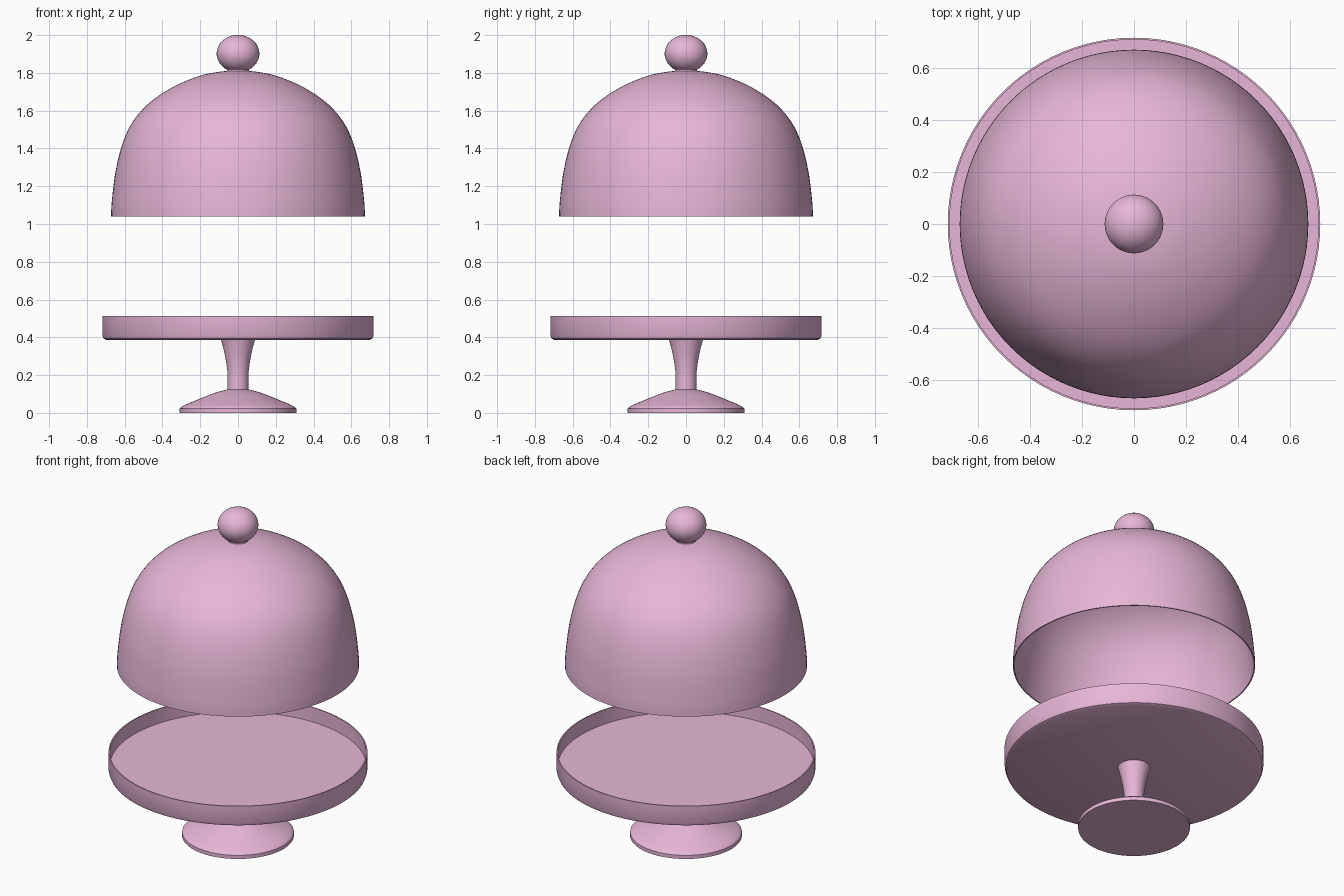
import bpy, bmesh, math

if "Cube" in bpy.data.objects:
    bpy.data.objects.remove(bpy.data.objects["Cube"])

pink = bpy.data.materials.new("pink_glaze")
pink.diffuse_color = (0.80, 0.47, 0.68, 1)
pink.use_nodes = True
pink.node_tree.nodes["Principled BSDF"].inputs["Base Color"].default_value = pink.diffuse_color


def smooth_path(pts, n=6):
    """Catmull-Rom curve through the profile points."""
    p = [pts[0]] + pts + [pts[-1]]
    out = []
    for i in range(1, len(p) - 2):
        a, b, c, d = p[i - 1:i + 3]
        for k in range(n):
            t = k / n
            out.append(tuple(0.5 * (2 * b[j] + (c[j] - a[j]) * t
                       + (2 * a[j] - 5 * b[j] + 4 * c[j] - d[j]) * t ** 2
                       + (3 * b[j] - a[j] - 3 * c[j] + d[j]) * t ** 3) for j in (0, 1)))
    return out + [pts[-1]]


def lathe(name, profile, angle=35, steps=96):
    """Spin an (r, z) profile around the z axis."""
    bm = bmesh.new()
    vs = [bm.verts.new((r, 0, z)) for r, z in profile]
    es = [bm.edges.new(e) for e in zip(vs, vs[1:])]
    bmesh.ops.spin(bm, geom=vs + es, cent=(0, 0, 0), axis=(0, 0, 1),
                   angle=math.tau, steps=steps, use_merge=True)
    bmesh.ops.remove_doubles(bm, verts=bm.verts, dist=1e-5)
    bmesh.ops.recalc_face_normals(bm, faces=bm.faces)
    me = bpy.data.meshes.new(name)
    bm.to_mesh(me)
    bm.free()
    ob = bpy.data.objects.new(name, me)
    bpy.context.collection.objects.link(ob)
    me.materials.append(pink)
    bpy.ops.object.select_all(action='DESELECT')
    bpy.context.view_layer.objects.active = ob
    ob.select_set(True)
    bpy.ops.object.shade_smooth_by_angle(angle=math.radians(angle))
    return ob


# Foot: flared base
flare = smooth_path([(0.31, 0.022), (0.285, 0.04), (0.19, 0.08), (0.12, 0.107), (0.055, 0.125)])
lathe("foot", [(0, 0), (0.31, 0)] + flare + [(0, 0.125)])

# Stem: narrow column widening under the tray
stem = smooth_path([(0.055, 0.12), (0.055, 0.20), (0.063, 0.27), (0.075, 0.33), (0.091, 0.392)])
lathe("stem", [(0, 0.12)] + stem + [(0, 0.392)])

# Tray: shallow dish with a thin rim
lathe("tray", [(0, 0.386), (0.695, 0.386), (0.711, 0.393), (0.718, 0.41), (0.718, 0.513),
               (0.711, 0.513), (0.711, 0.425), (0, 0.425)])

# Dome: thin hollow cover
outer = smooth_path([(0.672, 1.04), (0.668, 1.12), (0.648, 1.28), (0.61, 1.43), (0.555, 1.545),
                     (0.465, 1.645), (0.335, 1.73), (0.20, 1.785), (0.09, 1.807), (0, 1.812)])
inner = [(r * 0.99, 1.04 + (z - 1.04) * 0.99) for r, z in outer]
lathe("dome", outer + inner[::-1] + [outer[0]])

# Knob: short neck and slightly flattened ball
lathe("knob_neck", [(0, 1.80), (0.06, 1.80), (0.055, 1.83), (0, 1.83)])
ball = [(0.113 * math.sin(math.pi * i / 32), 1.902 - 0.099 * math.cos(math.pi * i / 32))
        for i in range(33)]
lathe("knob", ball, steps=64)
